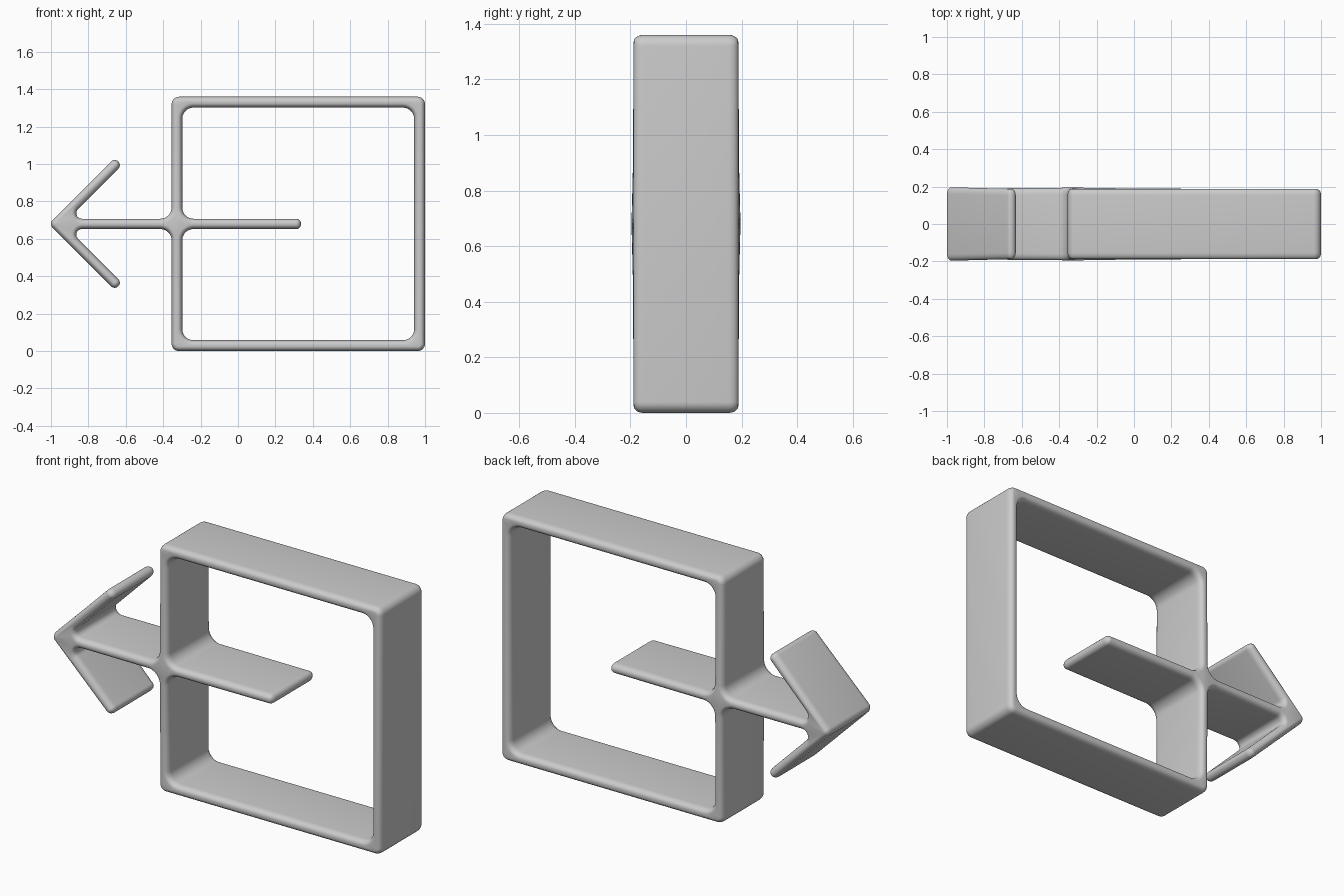
import bpy, bmesh, math
from mathutils import Vector, Matrix

MID = 0.68          # height of the arrow shaft
HALF_DEPTH = 0.188  # half of the extrusion along y
RIM, RIM_Y = 0.024, 0.035   # rounding of the front and back rims
ARC, RIM_STEPS = 7, 5

cube = bpy.data.objects.get("Cube")
if cube:
    bpy.data.objects.remove(cube, do_unlink=True)


def mirrored(half, skip=0):
    """Complete a (x, height from MID, radius) contour by reflection."""
    return half + [(x, -h, r) for x, h, r in reversed(half[skip:])]


def rounded(contour):
    """Fillet every corner; return points with their outward normals."""
    out = []
    n = len(contour)
    for i, (x, h, r) in enumerate(contour):
        p = Vector((x, h))
        u = (p - Vector(contour[i - 1][:2])).normalized()
        v = (Vector(contour[(i + 1) % n][:2]) - p).normalized()
        turn = math.atan2(u.x * v.y - u.y * v.x, u.dot(v))
        s = math.copysign(1, turn)
        n0 = Vector((u.y, -u.x))
        centre = p - u * r * math.tan(abs(turn) / 2) - n0 * s * r
        for k in range(ARC + 1):
            normal = Matrix.Rotation(turn * k / ARC, 2) @ n0
            out.append((centre + normal * s * r, normal))
    return out


def swell(p):
    """Slight thickening where the plates meet."""
    return sum(0.01 * math.exp(-((p - Vector((x, 0))).length / 0.1) ** 2)
               for x in (-0.327, -0.95))


# Outside of arrow head, shaft and square frame
outer = mirrored([
    (-1.012, 0, 0.03), (-0.6595, -0.3525, 0.026), (-0.621, -0.314, 0.026),
    (-0.907, -0.0275, 0.03), (-0.355, -0.0275, 0.06),
    (-0.355, -MID, 0.04), (1.0, -MID, 0.04)], skip=1)

# Frame opening, with the shaft reaching into it
opening = mirrored([
    (0.337, 0.0275, 0.026), (-0.298, 0.0275, 0.06),
    (-0.298, 0.622, 0.06), (0.942, 0.622, 0.06)])

# Rim section: inset and y for each layer from front to back
section = []
for k in range(RIM_STEPS + 1):
    a = math.pi / 2 * k / RIM_STEPS
    section.append((RIM * (1 - math.sin(a)),
                    -HALF_DEPTH + RIM_Y * (1 - math.cos(a))))
section += [(inset, -y) for inset, y in reversed(section)]

bm = bmesh.new()
cap_edges = [[], []]
for contour in (outer, opening):
    points = rounded(contour)
    layers = []
    for inset, y in section:
        ring = []
        for p, normal in points:
            q = p - normal * inset
            yy = y + math.copysign(swell(p), y)
            ring.append(bm.verts.new((q.x, yy, q.y + MID)))
        layers.append(ring)
    n = len(points)
    for a, b in zip(layers, layers[1:]):
        for i in range(n):
            j = (i + 1) % n
            bm.faces.new((a[i], a[j], b[j], b[i]))
    for edges, ring in zip(cap_edges, (layers[0], layers[-1])):
        edges += [bm.edges.get((ring[i - 1], ring[i])) for i in range(n)]

# Front and back faces
for edges in cap_edges:
    bmesh.ops.triangle_fill(bm, use_beauty=True, edges=edges)
bmesh.ops.recalc_face_normals(bm, faces=bm.faces[:])

mesh = bpy.data.meshes.new("frame_with_arrow")
bm.to_mesh(mesh)
bm.free()
body = bpy.data.objects.new("frame_with_arrow", mesh)
bpy.context.collection.objects.link(body)

grey = bpy.data.materials.new("light grey")
grey.use_nodes = True
colour = (0.6, 0.6, 0.6, 1)
grey.diffuse_color = colour
grey.node_tree.nodes["Principled BSDF"].inputs["Base Color"].default_value = colour
mesh.materials.append(grey)

bpy.ops.object.select_all(action='DESELECT')
body.select_set(True)
bpy.context.view_layer.objects.active = body
bpy.ops.object.shade_smooth_by_angle(angle=math.radians(40))
